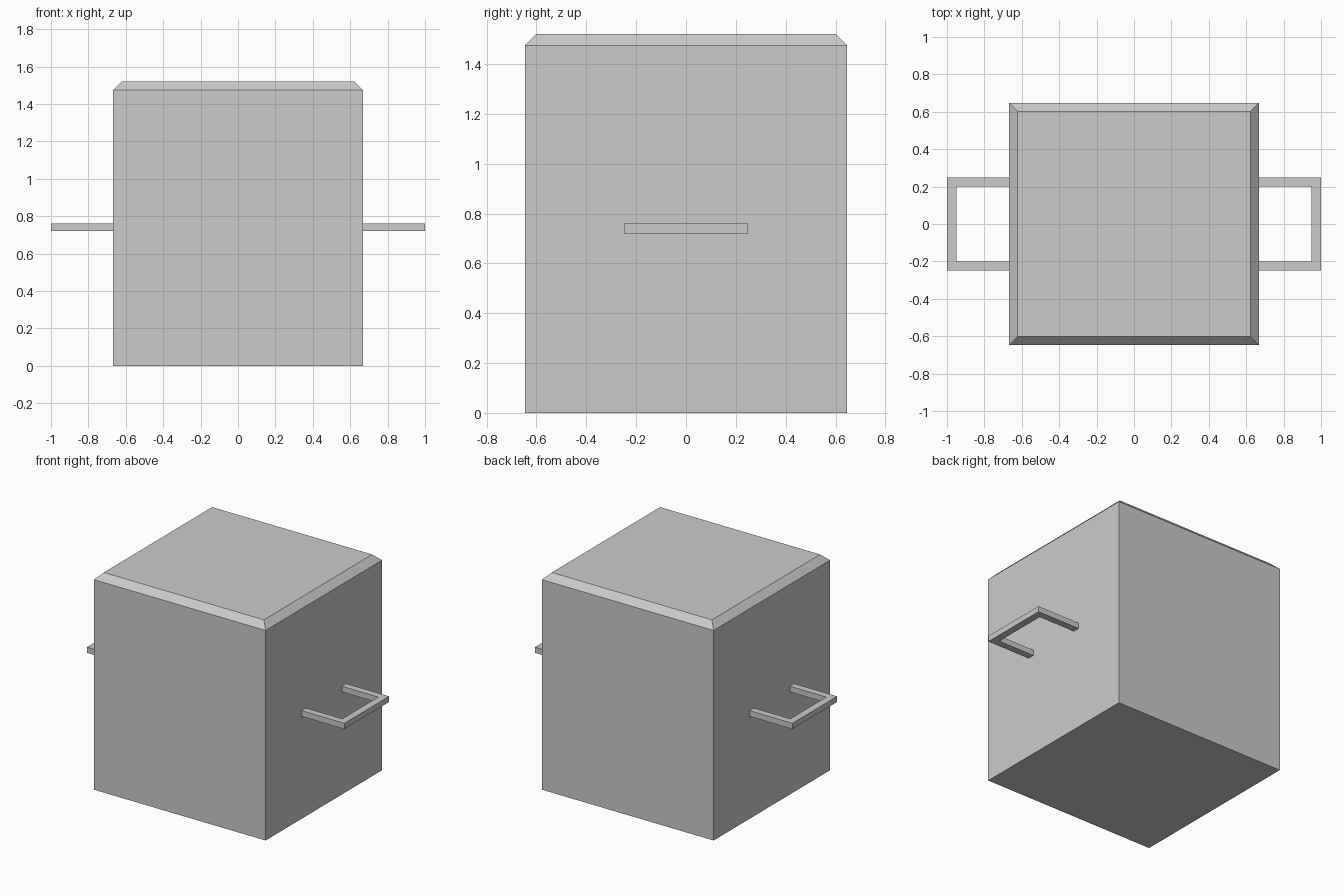
import bpy
import bmesh

if "Cube" in bpy.data.objects:
    bpy.data.objects.remove(bpy.data.objects["Cube"])

HX, HY, HEIGHT, CHAMFER = 0.667, 0.646, 1.52, 0.045


def make_object(name, bm):
    bmesh.ops.recalc_face_normals(bm, faces=bm.faces)
    mesh = bpy.data.meshes.new(name)
    bm.to_mesh(mesh)
    bm.free()
    obj = bpy.data.objects.new(name, mesh)
    bpy.context.collection.objects.link(obj)
    return obj


# Box body with a chamfer around the top edge
bm = bmesh.new()
bmesh.ops.create_cube(bm, size=1)
for v in bm.verts:
    v.co = (v.co.x * 2 * HX, v.co.y * 2 * HY, (v.co.z + 0.5) * HEIGHT)
top_edges = [e for e in bm.edges if all(v.co.z > 1 for v in e.verts)]
bmesh.ops.bevel(bm, geom=top_edges, offset=CHAMFER, segments=1, affect='EDGES')
make_object("box_body", bm)


# U-shaped side handles, a flat profile extruded upwards
def handle(name, side):
    profile = [(HX, -0.248), (1.0, -0.248), (1.0, 0.248), (HX, 0.248),
               (HX, 0.2), (0.95, 0.2), (0.95, -0.2), (HX, -0.2)]
    bm = bmesh.new()
    face = bm.faces.new([bm.verts.new((side * x, y, 0.72)) for x, y in profile])
    ext = bmesh.ops.extrude_face_region(bm, geom=[face], use_keep_orig=True)
    verts = [g for g in ext["geom"] if isinstance(g, bmesh.types.BMVert)]
    bmesh.ops.translate(bm, verts=verts, vec=(0, 0, 0.04))
    make_object(name, bm)


for name, side in (("left_handle", -1), ("right_handle", 1)):
    handle(name, side)
